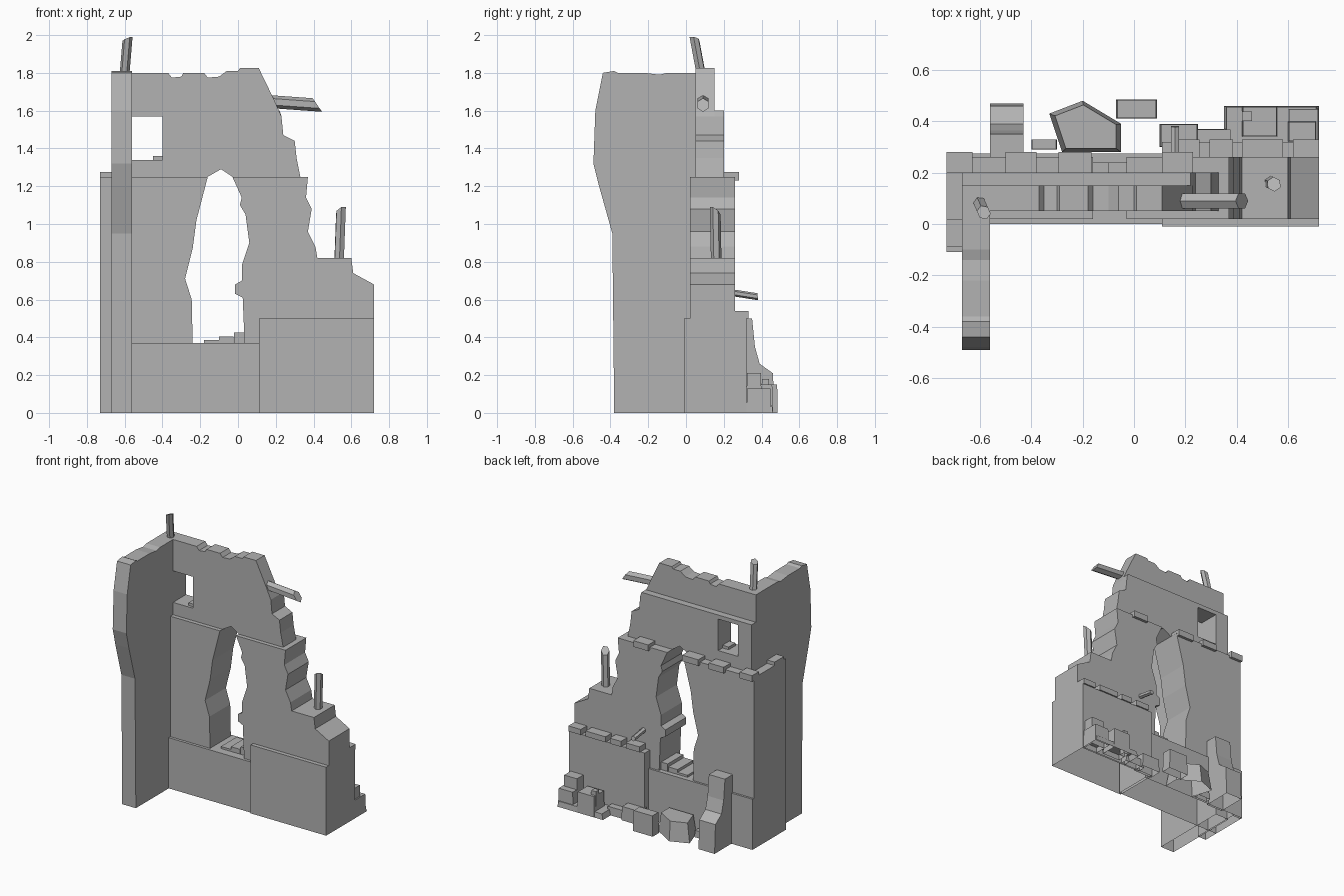
import bpy, bmesh
from mathutils import Vector

start_cube = bpy.data.objects.get("Cube")
if start_cube:
    bpy.data.objects.remove(start_cube, do_unlink=True)

stone = bpy.data.materials.new("grey stone")
stone.use_nodes = True
stone.diffuse_color = (0.45, 0.45, 0.45, 1)
stone.node_tree.nodes["Principled BSDF"].inputs["Base Color"].default_value = (0.45, 0.45, 0.45, 1)


def finish(name, bm):
    """Drop faces resting on the ground and turn the mesh into an object."""
    bmesh.ops.recalc_face_normals(bm, faces=bm.faces)
    grounded = [f for f in bm.faces if all(abs(v.co.z) < 1e-4 for v in f.verts)]
    bmesh.ops.delete(bm, geom=grounded, context='FACES')
    mesh = bpy.data.meshes.new(name)
    bm.to_mesh(mesh)
    bm.free()
    mesh.materials.append(stone)
    obj = bpy.data.objects.new(name, mesh)
    bpy.context.collection.objects.link(obj)
    return obj


def prism(name, outline, axis, low, high, scale=1.0):
    """Extrude a 2D outline along an axis, optionally shrinking the far end."""
    place = {
        'x': lambda p, d: (d, p[0], p[1]),
        'y': lambda p, d: (p[0], d, p[1]),
        'z': lambda p, d: (p[0], p[1], d),
    }[axis]
    count = len(outline)
    cu = sum(p[0] for p in outline) / count
    cv = sum(p[1] for p in outline) / count
    far = [(cu + (u - cu) * scale, cv + (v - cv) * scale) for u, v in outline]
    bm = bmesh.new()
    a = [bm.verts.new(place(p, low)) for p in outline]
    b = [bm.verts.new(place(p, high)) for p in far]
    bm.faces.new(a)
    bm.faces.new(b)
    for i in range(count):
        j = (i + 1) % count
        bm.faces.new((a[i], a[j], b[j], b[i]))
    return finish(name, bm)


def block(name, x, y, z, scale=1.0):
    corners = [(x[0], y[0]), (x[1], y[0]), (x[1], y[1]), (x[0], y[1])]
    return prism(name, corners, 'z', z[0], z[1], scale)


def beam(name, start, end, radius, cut):
    """Six sided timber whose far end is cut at a slant."""
    start, end = Vector(start), Vector(end)
    way = end - start
    bm = bmesh.new()
    bmesh.ops.create_cone(bm, cap_ends=True, segments=6, radius1=radius,
                          radius2=radius, depth=way.length)
    turn = way.to_track_quat('Z', 'Y')
    for v in bm.verts:
        top = v.co.z > 0
        v.co = turn @ v.co + (start + end) / 2
        if top:
            v.co += way.normalized() * (v.co - end).dot(Vector(cut))
    return finish(name, bm)


# Base course and the broad plinth
block("base_course", (-0.73, 0.13), (0.0, 0.275), (0, 0.37))
block("plinth", (0.11, 0.72), (-0.01, 0.32), (0, 0.5))

# Piers on both sides of the broken opening
left_pier = [(-0.73, 0.37), (-0.24, 0.37), (-0.245, 0.6), (-0.28, 0.71), (-0.24, 0.87),
             (-0.22, 1.02), (-0.16, 1.25), (-0.73, 1.25)]
right_pier = [(0.035, 0.37), (0.72, 0.37), (0.72, 0.68), (0.61, 0.74), (0.6, 0.82),
              (0.42, 0.82), (0.41, 0.88), (0.37, 0.96), (0.39, 1.08), (0.36, 1.14),
              (0.37, 1.25), (-0.03, 1.25), (0.02, 1.14), (0.01, 1.1), (0.04, 1.05),
              (0.06, 0.9), (0.02, 0.78), (0.02, 0.7), (-0.015, 0.68), (-0.015, 0.63),
              (0.025, 0.61)]
prism("left_pier", left_pier, 'y', 0.02, 0.26)
prism("right_pier", right_pier, 'y', 0.02, 0.26)

# Upper wall: shared lower edge with arch peak, window notch and broken right edge
peak = [(-0.56, 1.25), (-0.16, 1.25), (-0.09, 1.29), (-0.03, 1.25), (0.33, 1.25),
        (0.31, 1.35), (0.3, 1.44), (0.24, 1.47), (0.23, 1.57)]
notch = [(-0.56, 1.57), (-0.4, 1.57), (-0.4, 1.34), (-0.56, 1.34)]
crest = [(0.19, 1.66), (0.11, 1.825), (0.01, 1.825), (0.0, 1.81), (-0.06, 1.81),
         (-0.1, 1.78), (-0.16, 1.775), (-0.18, 1.8), (-0.29, 1.8), (-0.3, 1.78),
         (-0.35, 1.775), (-0.37, 1.8), (-0.56, 1.8)]
prism("upper_wall", peak + crest + notch, 'y', 0.05, 0.15)
prism("upper_wall_backing", peak + [(0.22, 1.6), (-0.56, 1.6)] + notch, 'y', 0.15, 0.2)

# Side wall with a ragged leaning front edge
side = [(-0.38, 0), (0.2, 0), (0.2, 1.6), (0.15, 1.6), (0.15, 1.8), (-0.1, 1.8),
        (-0.14, 1.79), (-0.22, 1.8), (-0.36, 1.8), (-0.38, 1.81), (-0.44, 1.8),
        (-0.48, 1.6), (-0.49, 1.32), (-0.46, 1.2), (-0.39, 0.95)]
prism("side_wall", side, 'x', -0.67, -0.56)
block("side_buttress", (-0.73, -0.66), (-0.11, 0.26), (0, 1.25))

# Loose bricks on the ledges
for i, (x, w) in enumerate([(-0.68, 0.1), (-0.44, 0.12), (-0.23, 0.13), (0.17, 0.12)]):
    block(f"ledge_brick_{i}", (x - w / 2, x + w / 2), (0.2, 0.28), (1.23, 1.275))
for i, (x, w) in enumerate([(0.67, 0.1), (0.5, 0.16), (0.34, 0.09), (0.2, 0.11)]):
    block(f"plinth_brick_{i}", (x - w / 2, x + w / 2), (0.26, 0.33), (0.5, 0.54))
block("buttress_brick", (-0.73, -0.67), (-0.09, 0.02), (1.25, 1.275))
block("window_brick", (-0.45, -0.4), (0.07, 0.15), (1.34, 1.36))
for i in range(3):
    x = -0.18 + i * 0.08
    block(f"sill_brick_{i}", (x, x + 0.085 - i * 0.01), (0.06, 0.24), (0.37, 0.385 + i * 0.02))

# Broken timbers
beam("corner_timber", (-0.605, 0.09, 1.74), (-0.585, 0.045, 1.98), 0.026, (0.5, -0.4, 0))
beam("right_timber", (0.535, 0.16, 0.8), (0.545, 0.155, 1.07), 0.028, (0.5, -0.7, 0))
beam("upper_timber", (0.14, 0.09, 1.65), (0.42, 0.09, 1.63), 0.034, (0, 0, -0.8))
beam("rear_timber", (0.16, 0.22, 0.64), (0.16, 0.38, 0.615), 0.018, (0, 0, -0.3))

# Fallen masonry behind the wall
stump = [(0.26, 0), (0.47, 0), (0.46, 0.21), (0.39, 0.26), (0.365, 0.35), (0.35, 0.5), (0.26, 0.5)]
prism("rear_stump", stump, 'x', -0.56, -0.43)
boulder = [(-0.33, 0.43), (-0.2, 0.48), (-0.05, 0.39), (-0.05, 0.28), (-0.28, 0.28)]
prism("rear_boulder", boulder, 'z', 0, 0.14, 0.85)
rubble = [
    ((-0.4, -0.3), (0.29, 0.33), 0.05),
    ((-0.07, 0.09), (0.41, 0.485), 0.15),
    ((0.1, 0.25), (0.3, 0.39), 0.1),
    ((0.22, 0.38), (0.31, 0.37), 0.06),
    ((0.35, 0.72), (0.31, 0.46), 0.04),
    ((0.42, 0.56), (0.34, 0.46), 0.15),
    ((0.6, 0.72), (0.32, 0.45), 0.13),
    ((0.6, 0.71), (0.32, 0.4), 0.21),
    ((0.42, 0.46), (0.4, 0.44), 0.18),
]
for i, (x, y, top) in enumerate(rubble):
    block(f"rubble_{i}", x, y, (0, top), 0.94)
